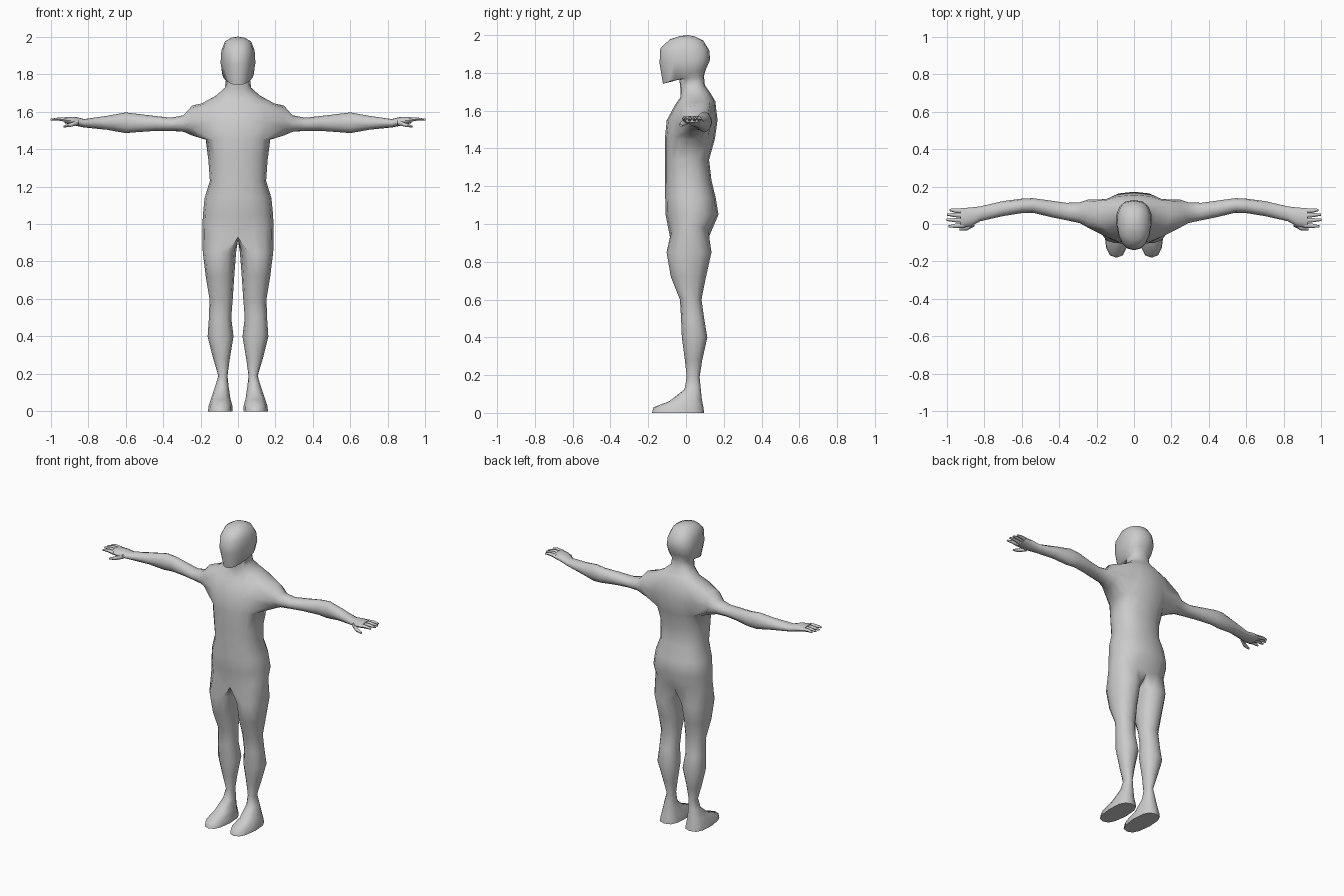
import bpy, bmesh, math
from mathutils import Vector

if "Cube" in bpy.data.objects:
    bpy.data.objects.remove(bpy.data.objects["Cube"])

skin = bpy.data.materials.new("plain grey")
skin.diffuse_color = (0.6, 0.6, 0.6, 1)
skin.use_nodes = True
skin.node_tree.nodes["Principled BSDF"].inputs["Base Color"].default_value = skin.diffuse_color


def spow(v, p):
    return math.copysign(abs(v) ** p, v) if abs(v) > 1e-6 else 0.0


def bridge(bm, a, b, closed):
    n = len(a)
    for i in range(n if closed else n - 1):
        j = (i + 1) % n
        bm.faces.new((a[i], a[j], b[j], b[i]))


def finish(bm, name, angle):
    bmesh.ops.recalc_face_normals(bm, faces=bm.faces)
    me = bpy.data.meshes.new(name)
    bm.to_mesh(me)
    bm.free()
    me.materials.append(skin)
    ob = bpy.data.objects.new(name, me)
    bpy.context.collection.objects.link(ob)
    bpy.ops.object.select_all(action='DESELECT')
    ob.select_set(True)
    bpy.context.view_layer.objects.active = ob
    bpy.ops.object.shade_smooth_by_angle(angle=math.radians(angle))
    mod = ob.modifiers.new("mirror", 'MIRROR')
    mod.use_clip = True
    mod.merge_threshold = 0.0005
    return ob


bm = bmesh.new()


# Half ring of trunk or head: front centre round the side to back centre
def half_ring(zf, zb, rx, yf, yb, egg=0.0, p=0.85, lift=0.0):
    ring = []
    for k in range(9):
        a = math.pi * k / 8
        c, s = spow(math.cos(a), p), spow(math.sin(a), p)
        ring.append(bm.verts.new((rx * s * (1 - egg * c),
                                  (yf + yb) / 2 - (yb - yf) / 2 * c,
                                  (zf + zb) / 2 + (zf - zb) / 2 * c + lift * s)))
    return ring


# Trunk, neck and head: z front, z back, half width, y front, y back, ...
trunk = [half_ring(*r) for r in (
    (.93, .94, .19, -.085, .125, 0, .85, .05),
    (1.05, 1.05, .187, -.108, .172),
    (1.14, 1.14, .178, -.11, .157),
    (1.23, 1.23, .15, -.11, .135),
    (1.34, 1.34, .158, -.11, .122),
    (1.45, 1.45, .172, -.112, .153),
    (1.55, 1.55, .20, -.102, .167),
    (1.635, 1.65, .195, -.055, .155),
    (1.67, 1.695, .12, -.03, .128),
    (1.72, 1.735, .07, -.03, .10),
    (1.765, 1.785, .064, -.035, .095),
    (1.742, 1.825, .080, -.122, .108, .3),
    (1.85, 1.87, .093, -.14, .128, .15),
    (1.93, 1.92, .089, -.136, .123, .1),
    (1.978, 1.97, .070, -.085, .092),
    (1.995, 1.992, .035, -.03, .05))]
for i in range(len(trunk) - 1):
    for k in range(8):
        if i in (5, 6) and 2 <= k < 6:
            continue  # shoulder opening
        a, b = trunk[i], trunk[i + 1]
        bm.faces.new((a[k], a[k + 1], b[k + 1], b[k]))
crown = bm.verts.new((0, .01, 2))
for k in range(8):
    bm.faces.new((trunk[-1][k], trunk[-1][k + 1], crown))

# Leg and foot: z front, z back, x inner, x outer, y front, y back, squareness
crotch = [bm.verts.new((0, y, .915)) for y in (.08, .02, -.04)]
prev = trunk[0] + crotch
for zf, zb, x0, x1, yf, yb, p in (
        (.85, .85, .010, .188, -.103, .135, .9),
        (.72, .72, .020, .172, -.08, .106, .9),
        (.60, .60, .028, .152, -.032, .082, .9),
        (.50, .50, .036, .155, -.026, .096, .9),
        (.40, .40, .024, .162, -.022, .113, .9),
        (.28, .28, .044, .132, -.006, .086, .9),
        (.19, .19, .056, .105, .004, .072, .9),
        (.125, .14, .050, .122, -.008, .077, .9),
        (.062, .07, .040, .145, -.088, .084, .8),
        (.030, .03, .030, .157, -.172, .092, .7),
        (0, 0, .028, .160, -.180, .096, .7)):
    ring = []
    for k in range(12):
        a = math.radians(30 * k - 30)
        c, s = spow(math.cos(a), p), spow(math.sin(a), p)
        # the sole narrows a little towards the toes
        narrow = 1 - (.15 * max(c, 0) if zf < .1 else 0)
        ring.append(bm.verts.new(((x0 + x1) / 2 + (x1 - x0) / 2 * s * narrow,
                                  (yf + yb) / 2 - (yb - yf) / 2 * c,
                                  (zf + zb) / 2 + (zf - zb) / 2 * c)))
    bridge(bm, prev, ring, True)
    prev = ring
bm.faces.new(prev)

# Arm and palm: x, y front, y back, z bottom, z top
low, mid, top = trunk[5:8]
prev = low[2:7] + [mid[6]] + top[6:1:-1] + [mid[2]]
for x, y0, y1, z0, z1 in (
        (.245, -.02, .13, 1.472, 1.632),
        (.29, .005, .115, 1.492, 1.580),
        (.36, .02, .113, 1.497, 1.567),
        (.44, .036, .124, 1.497, 1.576),
        (.54, .06, .138, 1.490, 1.588),
        (.60, .058, .135, 1.485, 1.595),
        (.70, .042, .122, 1.503, 1.577),
        (.82, .015, .094, 1.515, 1.560),
        (.87, -.012, .088, 1.525, 1.572),
        (.925, -.022, .084, 1.538, 1.572)):
    ring = []
    for k in range(12):
        a = math.radians(30 * k - 60)
        ring.append(bm.verts.new((x, (y0 + y1) / 2 + (y1 - y0) / 2 * math.sin(a),
                                  (z0 + z1) / 2 - (z1 - z0) / 2 * math.cos(a))))
    bridge(bm, prev, ring, True)
    prev = ring
bm.faces.new(prev)
bmesh.ops.delete(bm, geom=[v for v in bm.verts if not v.link_faces], context='VERTS')
finish(bm, "body", 65)


# Fingers and thumb: tapered six-sided tubes
bm = bmesh.new()


def finger(points, radii):
    prev = None
    side = Vector((0, 1, 0))
    for p, r in zip(points, radii):
        ring = [bm.verts.new(Vector(p) + side * r * math.cos(a) + Vector((0, 0, r * .9 * math.sin(a))))
                for a in (math.pi * k / 3 for k in range(6))]
        if prev:
            bridge(bm, prev, ring, True)
        else:
            bm.faces.new(ring)
        prev = ring
    bm.faces.new(prev)


for y0, y1, tip in ((.068, .075, .985), (.045, .050, .997), (.019, .022, 1.0), (-.006, -.013, .99)):
    finger([(.91, y0, 1.555), (.955, (y0 + y1) / 2, 1.560), (tip, y1, 1.557)], (.014, .011, .006))
finger([(.85, .005, 1.542), (.89, -.020, 1.530), (.93, -.027, 1.520)], (.017, .014, .007))
finish(bm, "fingers", 65)
